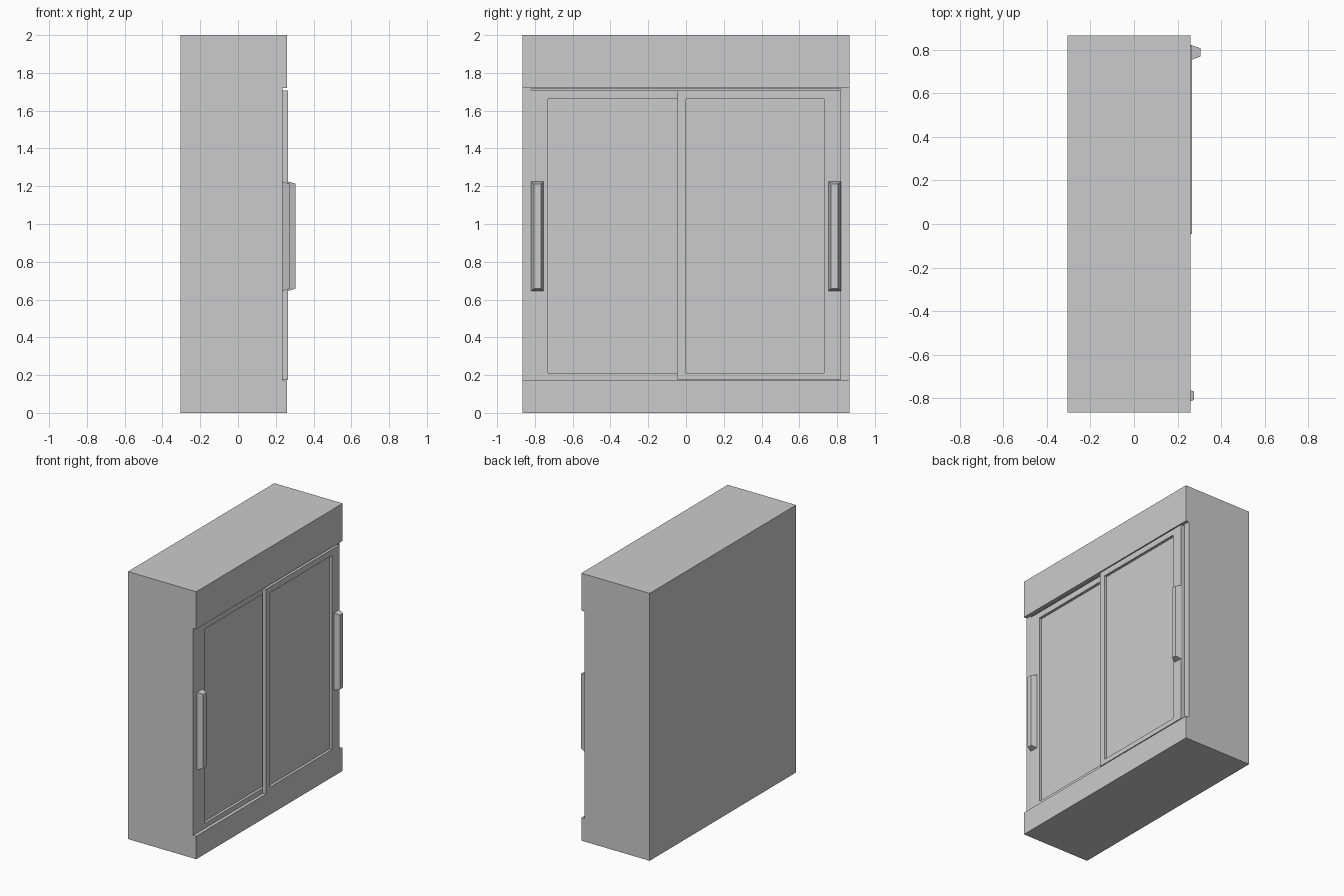
import bpy, bmesh

if "Cube" in bpy.data.objects:
    bpy.data.objects.remove(bpy.data.objects["Cube"])


def make_object(name, bm):
    bmesh.ops.recalc_face_normals(bm, faces=bm.faces[:])
    mesh = bpy.data.meshes.new(name)
    bm.to_mesh(mesh)
    bm.free()
    obj = bpy.data.objects.new(name, mesh)
    bpy.context.collection.objects.link(obj)
    return obj


def loft(name, rings):
    """Join rectangles (x, y0, y1, z0, z1) in order and cap both ends."""
    bm = bmesh.new()
    loops = [[bm.verts.new((x, y, z)) for y, z in
              ((y0, z0), (y1, z0), (y1, z1), (y0, z1))]
             for x, y0, y1, z0, z1 in rings]
    for a, b in zip(loops, loops[1:]):
        for i in range(4):
            j = (i + 1) % 4
            bm.faces.new((a[i], a[j], b[j], b[i]))
    bm.faces.new(loops[0])
    bm.faces.new(loops[-1])
    return make_object(name, bm)


# Cabinet body: side profile with a shallow front recess, extruded along y
BACK, FRONT, RECESS, HALF = -0.305, 0.26, 0.235, 0.865
profile = [(BACK, 0), (FRONT, 0), (FRONT, 0.172), (RECESS, 0.172),
           (RECESS, 1.72), (FRONT, 1.72), (FRONT, 2), (BACK, 2)]
bm = bmesh.new()
face = bm.faces.new([bm.verts.new((x, -HALF, z)) for x, z in profile])
ext = bmesh.ops.extrude_face_region(bm, geom=[face], use_keep_orig=True)
moved = [v for v in ext["geom"] if isinstance(v, bmesh.types.BMVert)]
bmesh.ops.translate(bm, verts=moved, vec=(0, 2 * HALF, 0))
body = make_object("cabinet_body", bm)

# Pocket in the body that holds the sliding doors
cutter = loft("door_pocket_cutter", [(0.2, -0.82, 0.82, 0.174, 1.716),
                                     (0.25, -0.82, 0.82, 0.174, 1.716)])
cutter.hide_render = True
cutter.hide_viewport = True
cut = body.modifiers.new("door_pocket", "BOOLEAN")
cut.object = cutter
cut.operation = "DIFFERENCE"
cut.solver = "EXACT"

# Two sliding doors on separate tracks, each with a sunken panel and handle
for label, side, front in (("left", -1, 0.236), ("right", 1, 0.265)):
    outer = (-0.045 * side, 0.82 * side, 0.174, 1.708)
    inner = (0.0, 0.73 * side, 0.21, 1.663)
    loft(label + "_door", [(front - 0.029, *outer), (front, *outer),
                           (front, *inner), (front - 0.02, *inner)])
    loft(label + "_handle", [
        (front - 0.002, 0.753 * side, 0.82 * side, 0.645, 1.225),
        (front + 0.04, 0.768 * side, 0.806 * side, 0.658, 1.213)])
